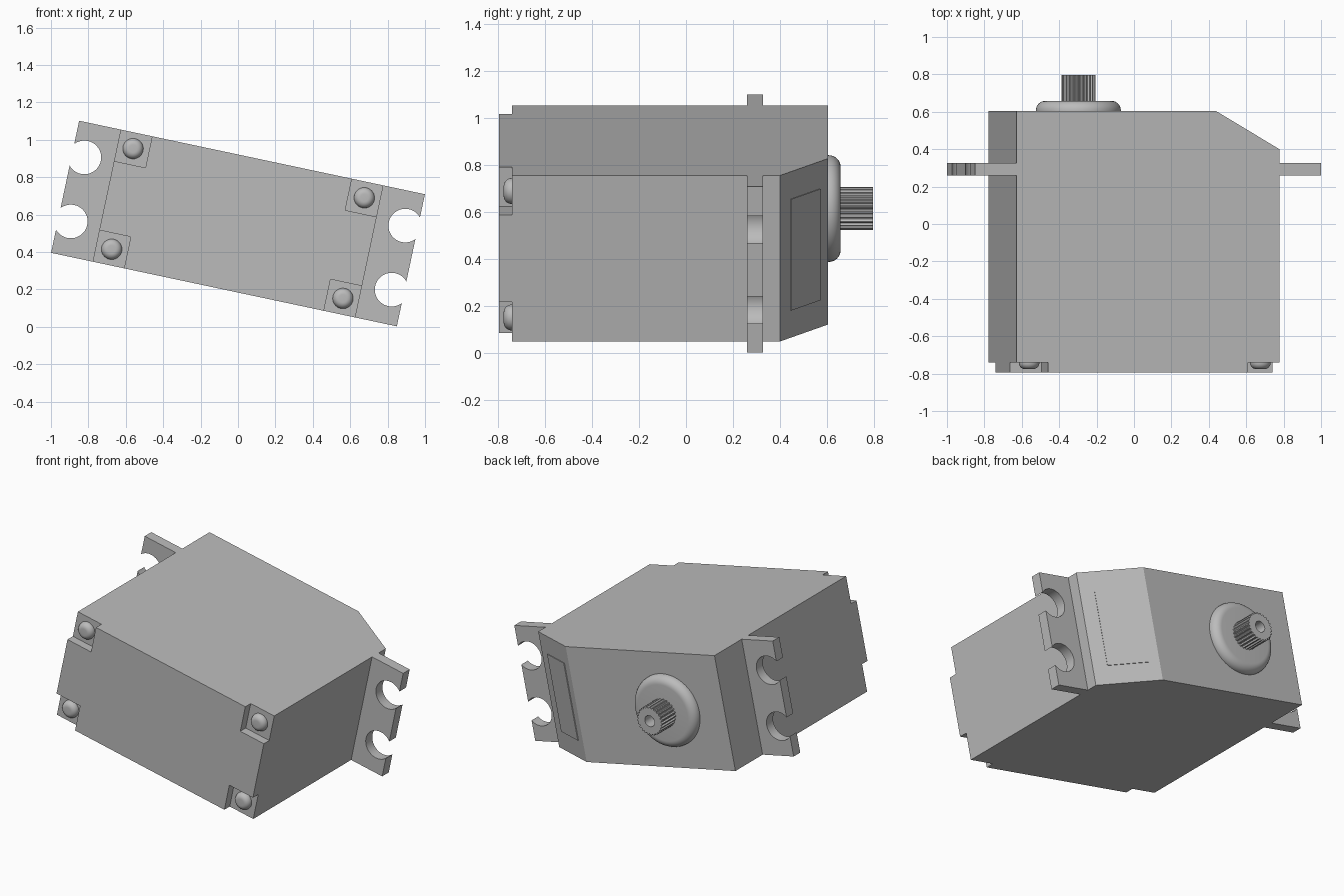
import bpy, bmesh, math
from mathutils import Matrix, Vector

cube = bpy.data.objects.get("Cube")
if cube:
    bpy.data.objects.remove(cube, do_unlink=True)

# Overall sizes in the untilted frame
HX, HZ = 0.718, 0.361          # half length and half height of the case
FRONT, BACK = -0.795, 0.605
CHAMFER_X, CHAMFER_Y = 0.37, 0.40
TAB_X, HOLE_X, HOLE_Z, HOLE_R = 0.945, 0.877, 0.175, 0.09
NOTCH, NOTCH_Y = 0.172, -0.74
AXIS_X = -0.304                # output shaft position
TILT = Matrix.Translation((0, 0, 0.552)) @ Matrix.Rotation(math.radians(12), 4, 'Y')

grey = bpy.data.materials.new("plain grey")
grey.use_nodes = True
grey.diffuse_color = (0.5, 0.5, 0.5, 1)
grey.node_tree.nodes["Principled BSDF"].inputs["Base Color"].default_value = grey.diffuse_color


def finish(name, bm):
    bmesh.ops.remove_doubles(bm, verts=bm.verts, dist=0.00001)
    bmesh.ops.recalc_face_normals(bm, faces=bm.faces)
    mesh = bpy.data.meshes.new(name)
    bm.to_mesh(mesh)
    bm.free()
    mesh.materials.append(grey)
    obj = bpy.data.objects.new(name, mesh)
    bpy.context.collection.objects.link(obj)
    obj.matrix_world = TILT
    return obj


def prism(name, outline, z0, z1):
    """Extrude an x-y outline upwards."""
    bm = bmesh.new()
    base = bm.faces.new([bm.verts.new((x, y, z0)) for x, y in outline])
    top = bmesh.ops.extrude_face_region(bm, geom=[base])["geom"]
    bmesh.ops.translate(bm, vec=(0, 0, z1 - z0),
                        verts=[v for v in top if isinstance(v, bmesh.types.BMVert)])
    return finish(name, bm)


def box(name, x0, x1, y0, y1, z0, z1):
    return prism(name, [(x0, y0), (x1, y0), (x1, y1), (x0, y1)], z0, z1)


def lathe(name, x, z, profile, steps=48, groove=0):
    """Turn a (radius, y) profile about the y axis; groove cuts splines in the rim."""
    bm = bmesh.new()
    rim = max(r for r, y in profile)
    rings = []
    for i in range(steps):
        a = 2 * math.pi * i / steps
        ring = []
        for r, y in profile:
            if r == rim and i % 4 > 1:
                r -= groove
            ring.append(bm.verts.new((x + r * math.cos(a), y, z + r * math.sin(a))))
        rings.append(ring)
    for a, b in zip(rings, rings[1:] + rings[:1]):
        for j in range(len(profile) - 1):
            bm.faces.new((a[j], a[j + 1], b[j + 1], b[j]))
    return finish(name, bm)


def rounded_disc(r, y, height, fillet, way):
    """Profile of a disc whose outer edge is rounded over."""
    pts = [(r, y)]
    for k in range(9):
        a = math.pi / 2 * k / 8
        pts.append((r - fillet + fillet * math.cos(a),
                    y + way * (height - fillet + fillet * math.sin(a))))
    return pts + [(0, y + way * height)]


def activate(obj):
    bpy.ops.object.select_all(action='DESELECT')
    obj.select_set(True)
    bpy.context.view_layer.objects.active = obj


def smooth(obj, angle=35):
    activate(obj)
    bpy.ops.object.shade_smooth_by_angle(angle=math.radians(angle))


def cut(obj, cutters):
    activate(obj)
    for c in cutters:
        c.hide_render = True
        mod = obj.modifiers.new("cut", 'BOOLEAN')
        mod.operation, mod.solver, mod.object = 'DIFFERENCE', 'EXACT', c
        bpy.ops.object.modifier_apply(modifier=mod.name)
        bpy.data.objects.remove(c, do_unlink=True)


# Case with one sloped end and four corner notches
case = prism("case", [(-HX, FRONT), (HX, FRONT), (HX, CHAMFER_Y),
                      (CHAMFER_X, BACK), (-HX, BACK)], -HZ, HZ)
corners = [(sx, sz) for sx in (-1, 1) for sz in (-1, 1)]
notches = []
for sx, sz in corners:
    xs = sorted((sx * (HX - NOTCH), sx * (HX + 0.1)))
    zs = sorted((sz * (HZ - NOTCH), sz * (HZ + 0.1)))
    notches.append(box("notch_cutter", *xs, FRONT - 0.1, NOTCH_Y, *zs))
cut(case, notches)

# Screw heads sitting in the notches
for sx, sz in corners:
    smooth(lathe("screw_head", sx * (HX - NOTCH / 2), sz * (HZ - NOTCH / 2),
                 rounded_disc(0.055, NOTCH_Y, 0.036, 0.034, -1), 32))

# Mounting tabs with open screw holes
for side, sx in (("right", -1), ("left", 1)):
    xs = sorted((sx * HX, sx * TAB_X))
    tab = box(side + "_mounting_tab", *xs, 0.26, 0.327, -HZ, HZ)
    cut(tab, [lathe("hole_cutter", sx * HOLE_X, sz * HOLE_Z,
                    [(0, 0.2), (HOLE_R, 0.2), (HOLE_R, 0.4), (0, 0.4)])
              for sz in (-1, 1)])
    smooth(tab, 30)

# Output boss and splined shaft with a bored end
smooth(lathe("output_boss", AXIS_X, 0, rounded_disc(0.227, BACK, 0.053, 0.05, 1), 64))
lathe("splined_shaft", AXIS_X, 0,
      [(0, 0.64), (0.091, 0.64), (0.091, 0.796), (0.035, 0.796), (0.035, 0.72), (0, 0.72)],
      100, groove=0.009)

# Thin label plate on the sloped end
low, high = Vector((HX, CHAMFER_Y)), Vector((CHAMFER_X, BACK))
slope = (high - low).normalized()
normal = Vector((-slope.y, slope.x))
if normal.y < 0:
    normal = -normal
a, b = low.lerp(high, 0.22), low.lerp(high, 0.83)
lift = normal * 0.005
prism("label_plate", [a - lift, a + lift * 0.9, b + lift * 0.9, b - lift], -0.242, 0.242)
